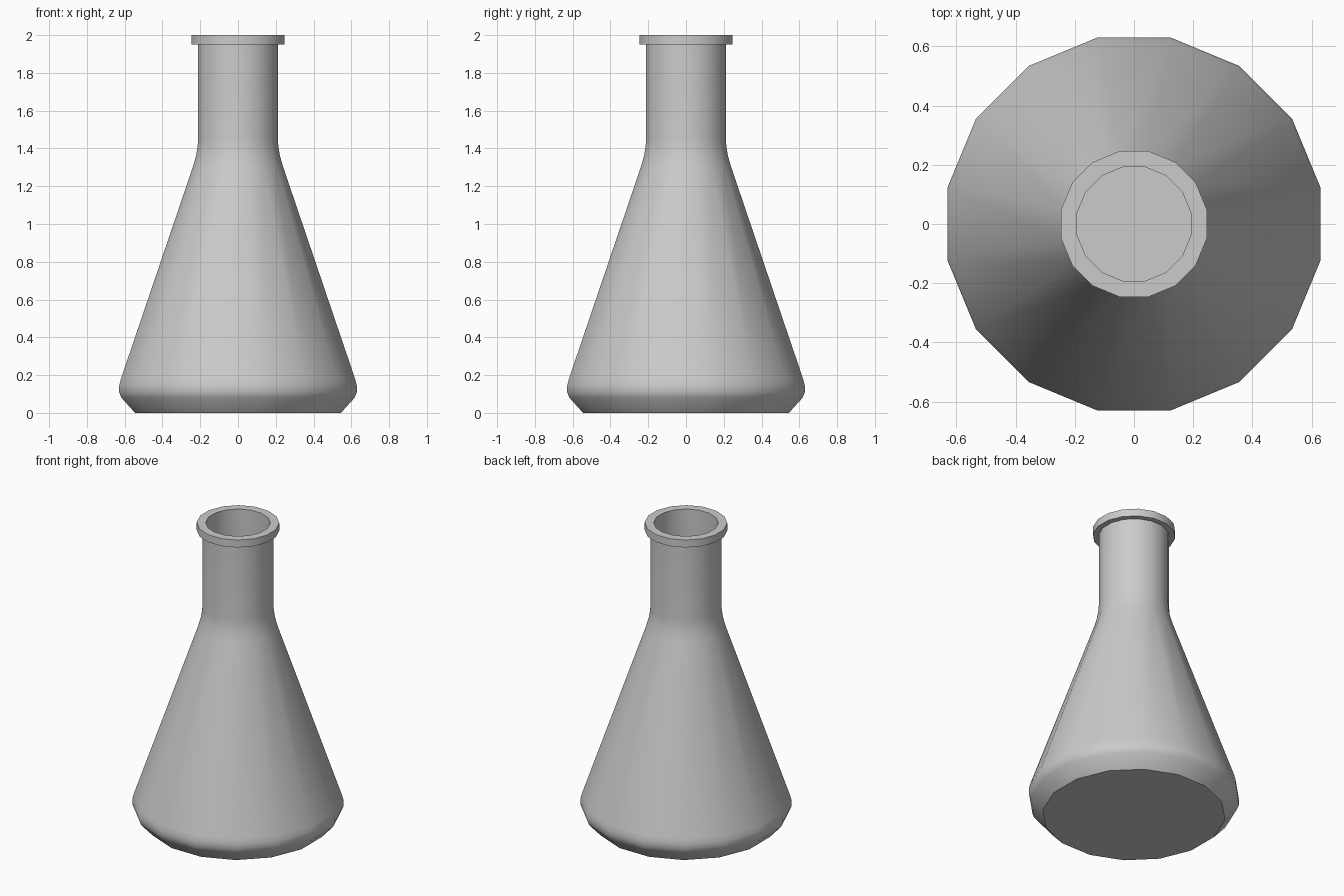
import bpy, bmesh, math

if "Cube" in bpy.data.objects:
    bpy.data.objects.remove(bpy.data.objects["Cube"])

SIDES = 16
FLAT = math.cos(math.pi / SIDES)   # profile widths are measured across vertices seen from the front

# Closed wall profile: outside from base to lip, then back down the inside
outer = [(0.545, 0), (0.617, 0.08), (0.629, 0.11), (0.629, 0.145), (0.62, 0.18),
         (0.238, 1.305), (0.222, 1.362), (0.214, 1.41), (0.211, 1.45), (0.211, 1.95),
         (0.246, 1.95), (0.246, 2.0)]
inner = [(0.192, 2.0), (0.192, 1.45), (0.195, 1.41), (0.203, 1.362), (0.219, 1.305),
         (0.601, 0.18), (0.609, 0.145), (0.609, 0.11), (0.6, 0.09), (0.537, 0.02)]


def lathe(name, profile):
    bm = bmesh.new()
    rings = []
    for w, z in profile:
        r = w / FLAT
        rings.append([bm.verts.new((r * math.cos((i + 0.5) * math.tau / SIDES),
                                    r * math.sin((i + 0.5) * math.tau / SIDES), z))
                      for i in range(SIDES)])
    for a, b in zip(rings, rings[1:]):
        for i in range(SIDES):
            j = (i + 1) % SIDES
            bm.faces.new((a[i], a[j], b[j], b[i]))
    # Underside and inner floor
    bm.faces.new(rings[0][::-1])
    bm.faces.new(rings[-1])
    bmesh.ops.recalc_face_normals(bm, faces=bm.faces)
    mesh = bpy.data.meshes.new(name)
    bm.to_mesh(mesh)
    bm.free()
    obj = bpy.data.objects.new(name, mesh)
    bpy.context.collection.objects.link(obj)
    return obj


# Conical flask with hollow interior
flask = lathe("conical_flask", outer + inner)
bpy.context.view_layer.objects.active = flask
flask.select_set(True)
bpy.ops.object.shade_smooth_by_angle(angle=math.radians(38))
